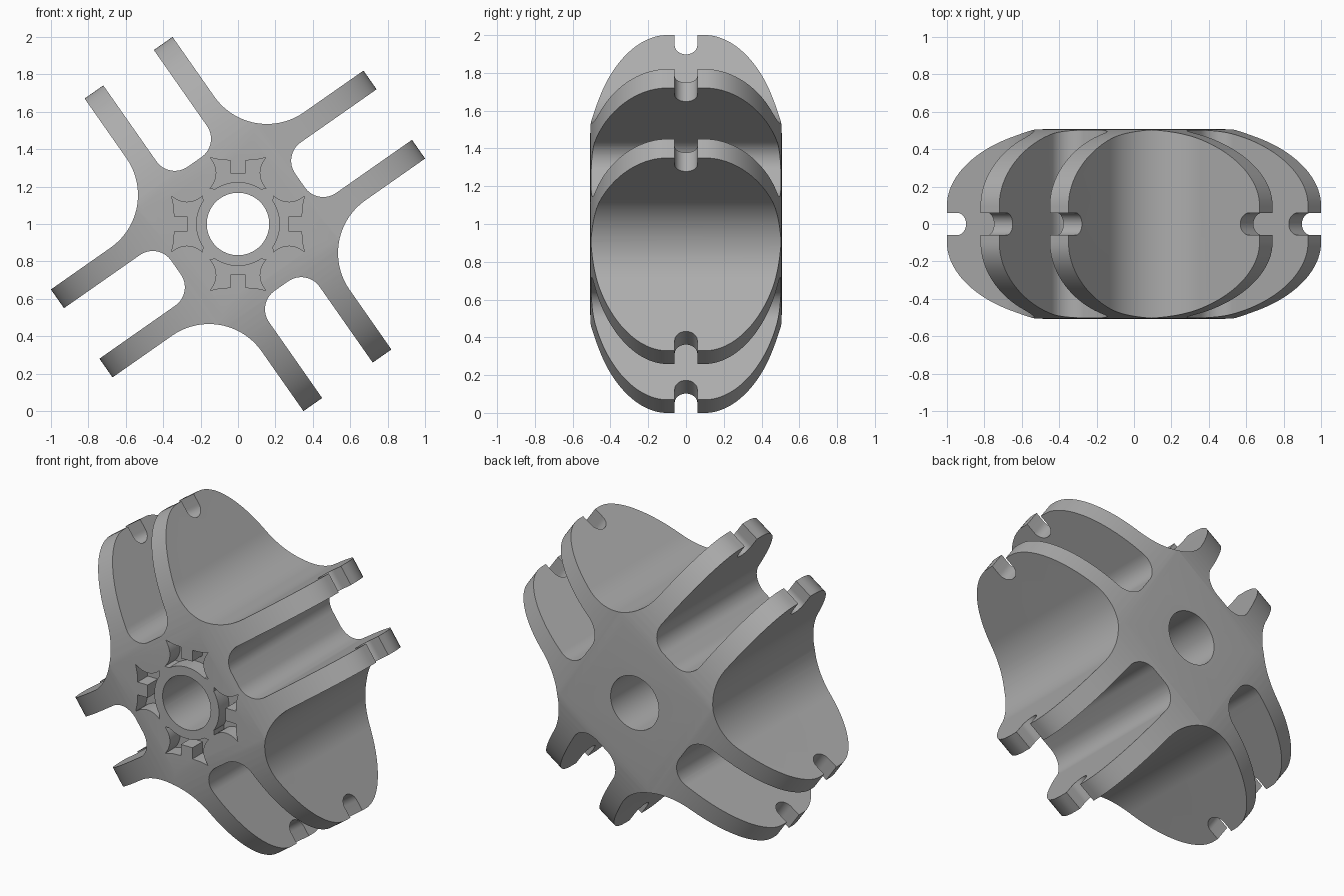
import bpy, bmesh, math
from mathutils import Matrix, Vector
from mathutils.geometry import interpolate_bezier

cube = bpy.data.objects.get("Cube")
if cube:
    bpy.data.objects.remove(cube, do_unlink=True)

TILT = math.radians(35)
REACH, INNER, OUTER, HALF_DEPTH = 1.02, 0.165, 0.287, 0.508
CENTRE = Vector((0, 0, 1))

grey = bpy.data.materials.new("plain grey")
grey.use_nodes = True
colour = (0.42, 0.42, 0.42, 1)
grey.diffuse_color = colour
grey.node_tree.nodes["Principled BSDF"].inputs["Base Color"].default_value = colour


def arc(cx, cy, r, start, end, steps=16):
    angles = [math.radians(start + (end - start) * i / steps) for i in range(steps + 1)]
    return [(cx + r * math.cos(a), cy + r * math.sin(a)) for a in angles]


def turn(points, degrees):
    m = Matrix.Rotation(math.radians(degrees), 2)
    return [tuple(m @ Vector(p)) for p in points]


def prism(name, points, a, b, axis, low, high):
    """Extrude a 2D outline, drawn along directions a and b, from low to high on axis."""
    a, b, axis = Vector(a), Vector(b), Vector(axis)
    bm = bmesh.new()
    rings = [[bm.verts.new(CENTRE + a * p + b * q + axis * d) for p, q in points]
             for d in (low, high)]
    for ring in rings:
        bm.faces.new(ring)
    n = len(points)
    for i in range(n):
        j = (i + 1) % n
        bm.faces.new((rings[0][i], rings[0][j], rings[1][j], rings[1][i]))
    bmesh.ops.recalc_face_normals(bm, faces=bm.faces)
    mesh = bpy.data.meshes.new(name)
    bm.to_mesh(mesh)
    bm.free()
    mesh.materials.append(grey)
    obj = bpy.data.objects.new(name, mesh)
    bpy.context.collection.objects.link(obj)
    return obj


def cut(target, tool, operation):
    mod = target.modifiers.new(tool.name, "BOOLEAN")
    mod.object, mod.operation, mod.solver = tool, operation, "EXACT"
    bpy.context.view_layer.objects.active = target
    bpy.ops.object.modifier_apply(modifier=mod.name)
    bpy.data.objects.remove(tool, do_unlink=True)


X, Y, Z = (1, 0, 0), (0, 1, 0), (0, 0, 1)
U = (math.cos(TILT), 0, math.sin(TILT))
V = (-math.sin(TILT), 0, math.cos(TILT))

# Eight arms in four parallel pairs, joined by rounded valleys
slot, r, big = 0.405, 0.12, 0.344
quarter = [(1.1, -OUTER), (1.1, -INNER)]
quarter += arc(slot + r, r - INNER, r, -90, -180)
quarter += arc(slot + r, INNER - r, r, 180, 90)
quarter += [(1.1, INNER), (1.1, OUTER)]
quarter += arc(OUTER + big, OUTER + big, big, 270, 180, 28)
plan = [p for k in range(4) for p in turn(quarter, 90 * k)]
wheel = prism("paddle_wheel", plan, U, V, Y, -0.6, 0.6)

# Side profile of the arms: tapered shoulders, rounded tips and a notch in each tip
notch = 0.06
shoulder = interpolate_bezier((0.33, HALF_DEPTH), (0.70, 0.49), (REACH, 0.30), (REACH, 0.10), 28)
half = [(p.x, p.y) for p in shoulder]
half += [(REACH, notch)] + arc(0.955, 0, notch, 90, 180, 10)
side = half + [(p, -q) for p, q in reversed(half[:-1])]
profile = side + [(-p, -q) for p, q in side]
cut(wheel, prism("profile_u", profile, U, Y, V, -1.5, 1.5), "INTERSECT")
cut(wheel, prism("profile_v", profile, V, Y, U, -1.5, 1.5), "INTERSECT")

# Central bore
bore = arc(0, 0, 0.167, 0, 360, 64)[:-1]
cut(wheel, prism("bore", bore, X, Z, Y, -1, 1), "DIFFERENCE")

# Four waisted pockets in the front face, each with a square tab on its outer edge
waist = interpolate_bezier((0.15, 0.19), (0.105, 0.24), (0.105, 0.30), (0.148, 0.355), 12)
rim = [(p.x, p.y) for p in waist] + [(0.095, 0.343), (0.04, 0.34), (0.04, 0.27)]
inner = arc(0, 0, 0.224, 128, 52, 16)
pocket = rim + [(-p, q) for p, q in reversed(rim)] + inner[1:-1]
for k in range(4):
    tool = prism("pocket", turn(pocket, 90 * k), X, Z, Y, -0.7, -HALF_DEPTH + 0.1)
    cut(wheel, tool, "DIFFERENCE")

# Smooth curved walls, crisp edges
bpy.ops.object.select_all(action="DESELECT")
wheel.select_set(True)
bpy.context.view_layer.objects.active = wheel
bpy.ops.object.shade_smooth_by_angle(angle=math.radians(30))
